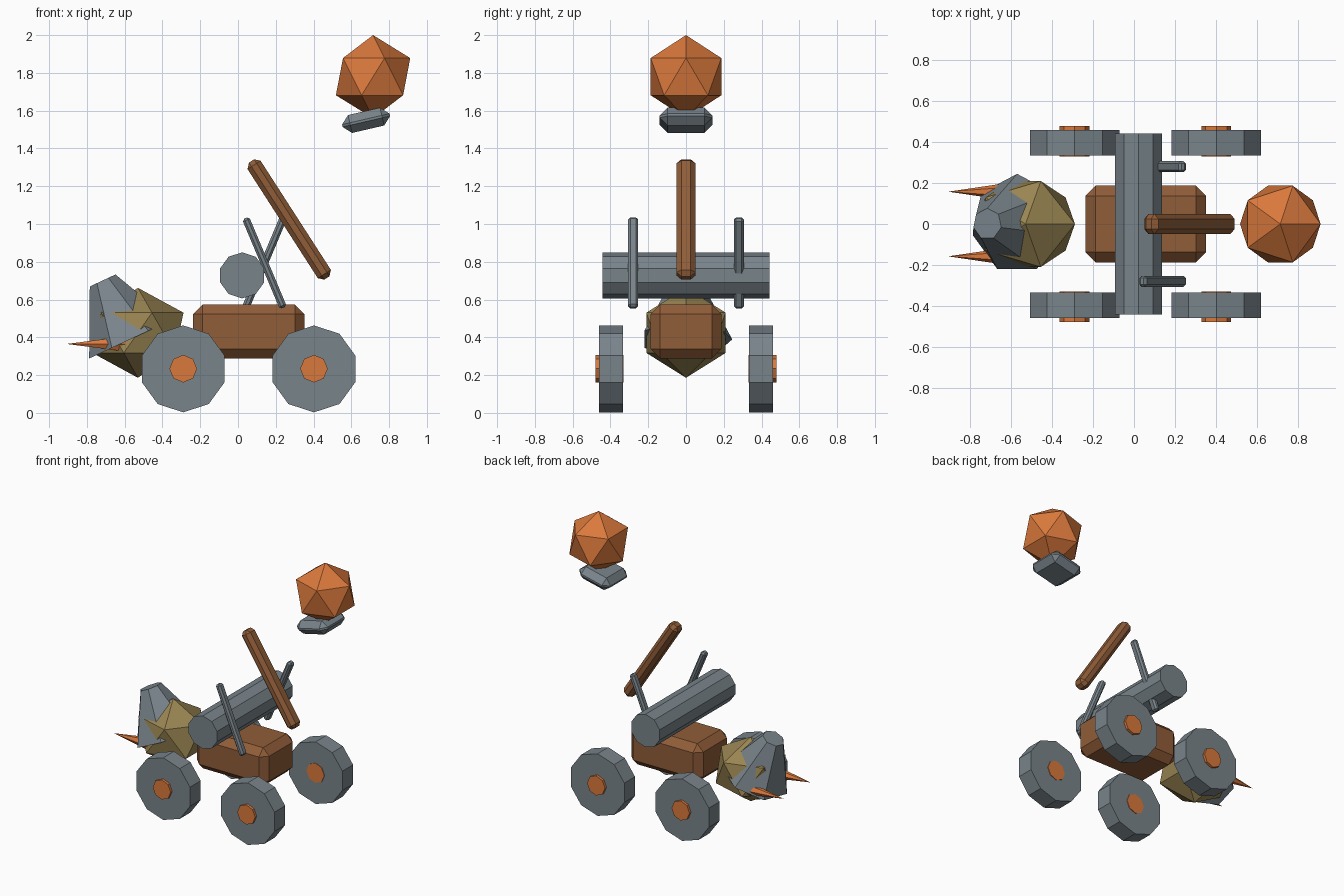
import bpy, bmesh
from math import radians
from mathutils import Matrix

if "Cube" in bpy.data.objects:
    bpy.data.objects.remove(bpy.data.objects["Cube"])


def mat(name, rgb):
    m = bpy.data.materials.new(name)
    m.diffuse_color = (*rgb, 1)
    m.use_nodes = True
    m.node_tree.nodes["Principled BSDF"].inputs["Base Color"].default_value = m.diffuse_color
    return m


ORANGE = mat("orange", (0.70, 0.19, 0.045))
BROWN = mat("brown", (0.28, 0.11, 0.04))
OLIVE = mat("olive", (0.32, 0.235, 0.085))
STEEL = mat("steel", (0.19, 0.23, 0.255))


def add(name, bm, loc, rot, material):
    me = bpy.data.meshes.new(name)
    bm.to_mesh(me)
    bm.free()
    me.materials.append(material)
    ob = bpy.data.objects.new(name, me)
    ob.location = loc
    ob.rotation_euler = [radians(a) for a in rot]
    bpy.context.collection.objects.link(ob)
    return ob


def cone(name, sides, r1, r2, depth, loc, rot=(0, 0, 0), material=STEEL):
    bm = bmesh.new()
    bmesh.ops.create_cone(bm, cap_ends=True, segments=sides, radius1=r1, radius2=r2, depth=depth)
    return add(name, bm, loc, rot, material)


def box(name, size, bevel, loc, rot=(0, 0, 0), material=STEEL):
    bm = bmesh.new()
    bmesh.ops.create_cube(bm, size=1, matrix=Matrix.Diagonal((*size, 1)))
    bmesh.ops.bevel(bm, geom=bm.edges[:], offset=bevel, segments=1, affect='EDGES')
    return add(name, bm, loc, rot, material)


def ico(name, radii, loc, material):
    bm = bmesh.new()
    bmesh.ops.create_icosphere(bm, subdivisions=1, radius=1, matrix=Matrix.Diagonal((*radii, 1)))
    return add(name, bm, loc, (0, 0, 0), material)


# Body
box("body", (0.59, 0.375, 0.284), 0.05, (0.057, 0, 0.431), material=BROWN)

# Wheels and hubs
for x, end in ((-0.29, "front"), (0.402, "rear")):
    for s, side in ((-1, "right"), (1, "left")):
        cone(f"{end}_{side}_wheel", 10, 0.23, 0.23, 0.125, (x, s * 0.397, 0.233), (90, 0, 0))
        cone(f"{end}_{side}_hub", 8, 0.073, 0.073, 0.148, (x, s * 0.404, 0.234), (90, 0, 0), ORANGE)

# Cross drum with two opposed levers
cone("drum", 10, 0.122, 0.122, 0.884, (0.022, 0, 0.728), (90, 0, 0))
for s, side in ((-1, "right"), (1, "left")):
    box(f"{side}_lever", (0.04, 0.054, 0.515), 0.012, (0.14, s * 0.28, 0.794), (0, s * 22.8, 0))

# Throwing arm
box("throwing_arm", (0.082, 0.1, 0.737), 0.025, (0.271, 0, 1.024), (0, -32.8, 0), BROWN)

# Cup and the ball above it
box("cup", (0.258, 0.278, 0.097), 0.042, (0.678, 0, 1.549), (0, -13, 0))
ico("ball", (0.22, 0.22, 0.22), (0.715, 0, 1.78), ORANGE)

# Head, helmet (tilted forward) and tusks
ico("head", (0.27, 0.247, 0.238), (-0.53, 0, 0.424), OLIVE)
cone("helmet", 7, 0.245, 0.077, 0.344, (-0.644, 0, 0.545), (0, -25, 0))
for s, side in ((-1, "right"), (1, "left")):
    cone(f"{side}_tusk", 6, 0.05, 0, 0.34, (-0.738, s * 0.158, 0.365), (0, -90, 0), ORANGE)
